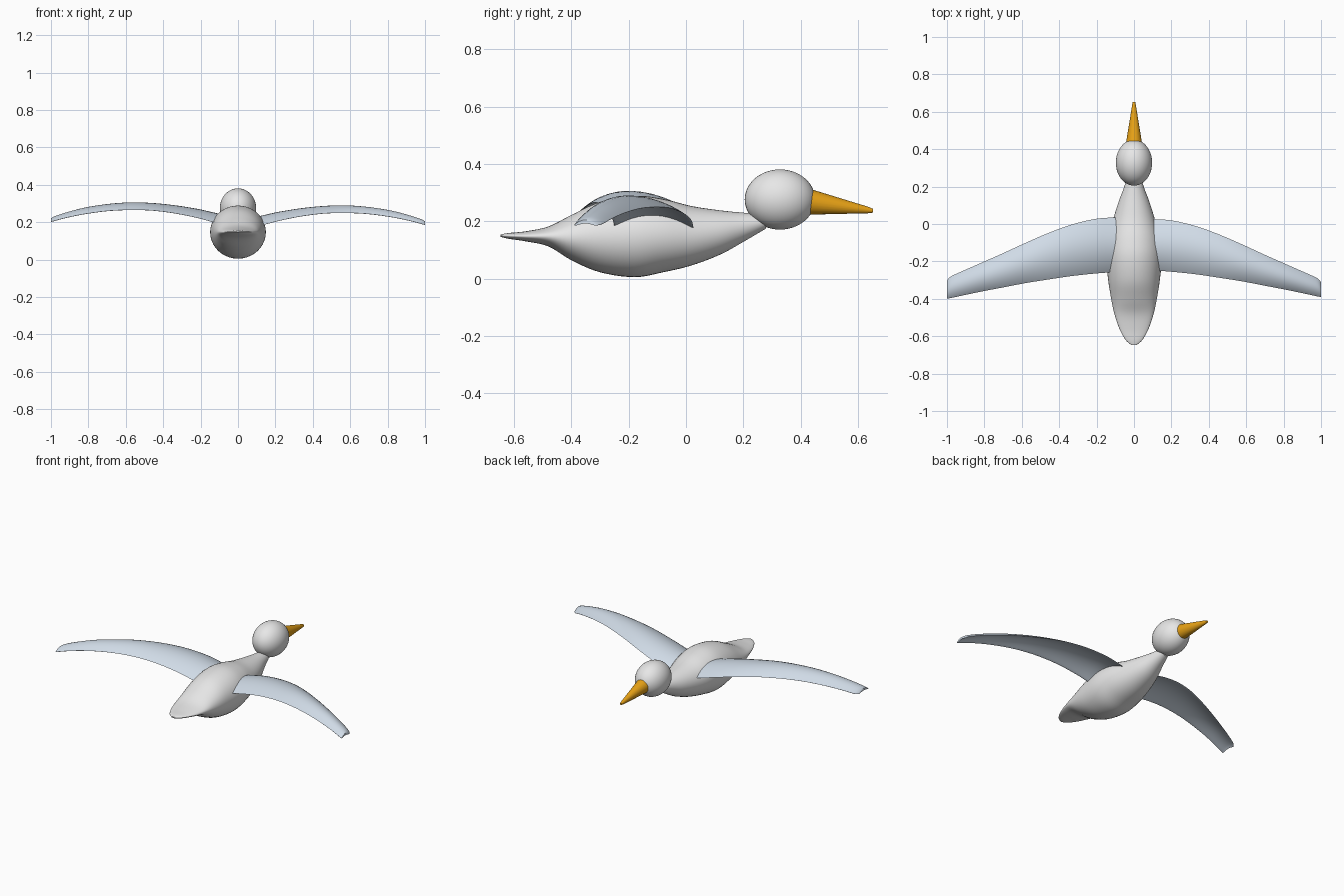
import bpy, bmesh, math
from mathutils import Vector

cube = bpy.data.objects.get("Cube")
if cube:
    bpy.data.objects.remove(cube, do_unlink=True)


def material(name, rgb):
    m = bpy.data.materials.new(name)
    m.use_nodes = True
    m.diffuse_color = (*rgb, 1)
    m.node_tree.nodes["Principled BSDF"].inputs["Base Color"].default_value = (*rgb, 1)
    return m


white = material("soft white", (0.8, 0.8, 0.8))
blue_grey = material("pale blue grey", (0.65, 0.73, 0.82))
orange = material("beak orange", (0.8, 0.36, 0.008))


def smooth_stations(rows, steps):
    """Fill in rows of numbers with a Catmull-Rom spline."""
    out = []
    for i in range(len(rows) - 1):
        a, b, c, d = (rows[max(0, min(len(rows) - 1, i + k))] for k in (-1, 0, 1, 2))
        for s in range(steps):
            t = s / steps
            out.append([0.5 * (2 * q + (r - p) * t + (2 * p - 5 * q + 4 * r - w) * t * t
                               + (3 * q - p - 3 * r + w) * t ** 3)
                        for p, q, r, w in zip(a, b, c, d)])
    out.append(list(rows[-1]))
    return out


def loft(name, rings, mat):
    """Skin closed rings of equal length and cap both ends."""
    bm = bmesh.new()
    loops = [[bm.verts.new(p) for p in ring] for ring in rings]
    n = len(loops[0])
    for a, b in zip(loops, loops[1:]):
        for i in range(n):
            j = (i + 1) % n
            bm.faces.new((a[i], a[j], b[j], b[i]))
    bm.faces.new(loops[0])
    bm.faces.new(loops[-1])
    bmesh.ops.recalc_face_normals(bm, faces=bm.faces)
    return finish(name, bm, mat)


def finish(name, bm, mat):
    me = bpy.data.meshes.new(name)
    bm.to_mesh(me)
    bm.free()
    me.materials.append(mat)
    ob = bpy.data.objects.new(name, me)
    bpy.context.collection.objects.link(ob)
    bpy.ops.object.select_all(action="DESELECT")
    ob.select_set(True)
    bpy.context.view_layer.objects.active = ob
    bpy.ops.object.shade_smooth_by_angle(angle=math.radians(50))
    return ob


def ellipse(y, half_width, low, high, sides=40):
    mid, r = (low + high) / 2, (high - low) / 2
    return [Vector((half_width * math.cos(a), y, mid + r * math.sin(a)))
            for a in (math.tau * i / sides for i in range(sides))]


# Body: y, half width, underside, top; flat tail to slim neck
body = [(-0.648, 0.012, 0.146, 0.154), (-0.62, 0.045, 0.139, 0.159),
        (-0.56, 0.078, 0.13, 0.165), (-0.48, 0.105, 0.112, 0.182),
        (-0.40, 0.122, 0.064, 0.222), (-0.30, 0.138, 0.022, 0.268),
        (-0.18, 0.149, 0.005, 0.289), (-0.08, 0.139, 0.022, 0.278),
        (0.02, 0.113, 0.046, 0.253), (0.12, 0.082, 0.084, 0.238),
        (0.20, 0.052, 0.128, 0.23), (0.28, 0.028, 0.175, 0.224)]
loft("body", [ellipse(*row) for row in smooth_stations(body, 5)], white)

# Head
bm = bmesh.new()
bmesh.ops.create_uvsphere(bm, u_segments=40, v_segments=24, radius=1)
for v in bm.verts:
    v.co = (v.co.x * 0.097, 0.328 + v.co.y * 0.123, 0.276 + v.co.z * 0.105)
finish("head", bm, white)

# Beak: tapers forward with a level underside and a blunt tip
loft("beak", [ellipse(0.42, 0.045, 0.223, 0.317, 24), ellipse(0.635, 0.01, 0.228, 0.251, 24),
              ellipse(0.652, 0.007, 0.23, 0.244, 24)], orange)

# Wings: span, leading edge, trailing edge, edge height, crown height
wing = [(0.04, 0.025, -0.245, 0.16, 0.215), (0.13, 0.025, -0.25, 0.184, 0.236),
        (0.22, 0.016, -0.257, 0.208, 0.256), (0.34, -0.014, -0.27, 0.232, 0.275),
        (0.46, -0.058, -0.288, 0.247, 0.287), (0.58, -0.11, -0.307, 0.25, 0.29),
        (0.70, -0.165, -0.33, 0.244, 0.281), (0.82, -0.218, -0.353, 0.228, 0.262),
        (0.92, -0.262, -0.374, 0.208, 0.236), (0.98, -0.29, -0.387, 0.192, 0.216),
        (1.0, -0.312, -0.39, 0.187, 0.205)]


def wing_section(x, lead, trail, edge, crown, side, lift, grow, count=16):
    top, under = [], []
    for i in range(count + 1):
        t = (1 - math.cos(math.pi * i / count)) / 2
        y = lead + (trail - lead) * t
        y += grow * (1 - 2 * t)
        bulge = 4 * t * (1 - t)
        z = edge + lift + (crown - edge) * bulge
        top.append(Vector((side * x, y, z)))
        under.append(Vector((side * x, y, z - 0.013 * math.sqrt(max(bulge, 0)))))
    return top + under[-2:0:-1]


for name, side, lift, grow in (("left_wing", 1, 0.0, 0.0), ("right_wing", -1, 0.016, 0.009)):
    loft(name, [wing_section(*row, side, lift, grow) for row in smooth_stations(wing, 4)], blue_grey)
